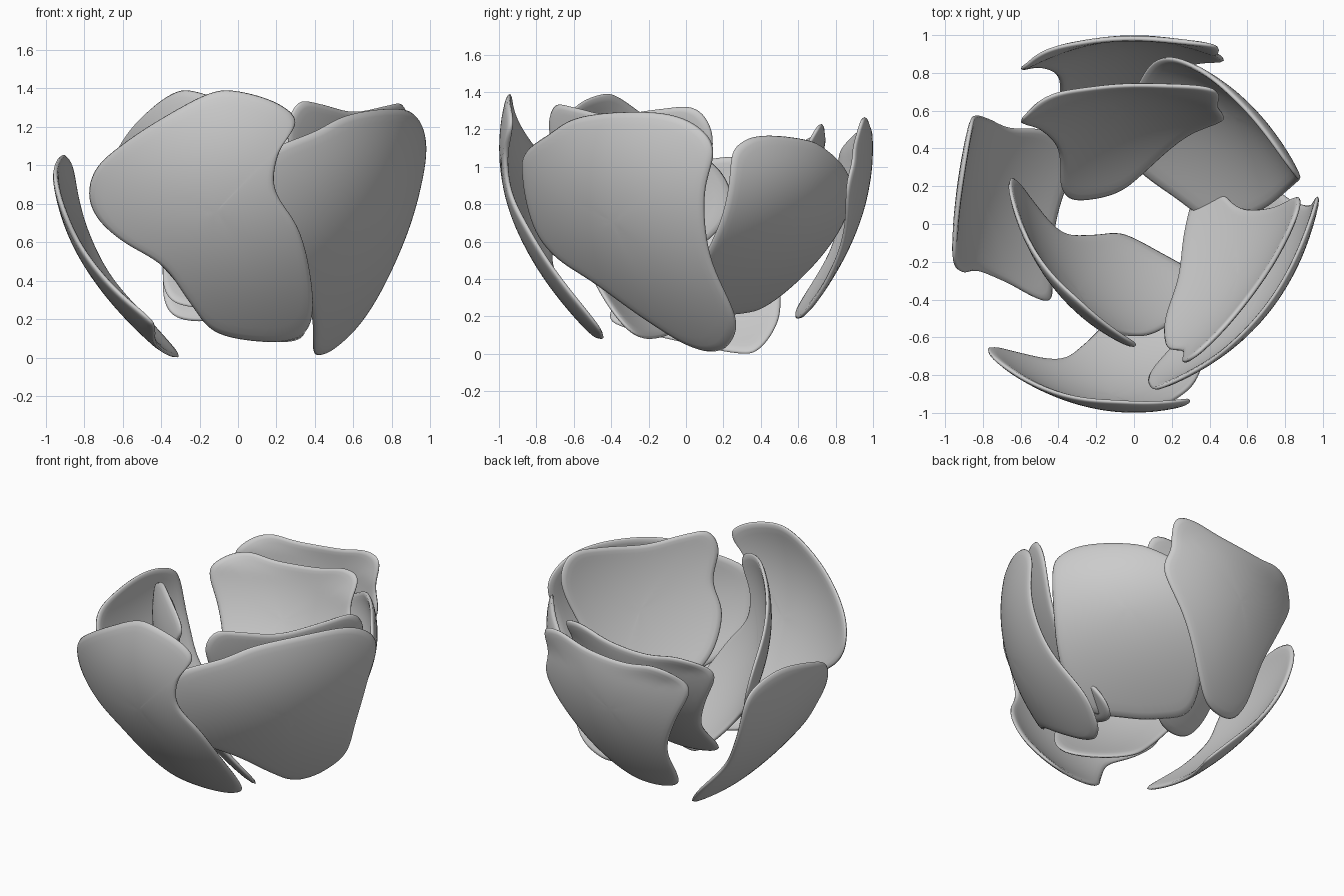
import bpy, math
from mathutils import Vector

if "Cube" in bpy.data.objects:
    bpy.data.objects.remove(bpy.data.objects["Cube"])


def smooth_loop(pts, n=4):
    """Closed Catmull-Rom curve through the outline points, counter-clockwise."""
    area = sum(p[0] * q[1] - q[0] * p[1] for p, q in zip(pts, pts[1:] + pts[:1]))
    if area < 0:
        pts = pts[::-1]
    P = [Vector(p) for p in pts]
    out = []
    for i in range(len(P)):
        a, b, c, d = (P[(i + k) % len(P)] for k in (-1, 0, 1, 2))
        for j in range(n):
            t = j / n
            out.append(0.5 * (2 * b + (c - a) * t + (2 * a - 5 * b + 4 * c - d) * t ** 2
                              + (3 * b - a - 3 * c + d) * t ** 3))
    return out


def petal(name, outline, direction, n0, z0, kx, kz, u0=0.0, lin=0.0, flare=0.0, cup=0.0, rings=8):
    """Cupped petal: outline is (along, height); depth is a curved bowl."""
    U = Vector((direction[0], direction[1], 0)).normalized()
    N = Vector((-U.y, U.x, 0))          # points to the flower's middle

    def place(p):
        h = z0 - p.y
        bend = kx * (1 - flare * max(0, -h) + cup * max(0, h))
        d = n0 + bend * (p.x - u0) ** 2 + lin * h + kz * h * h
        return U * p.x + N * d + Vector((0, 0, p.y))

    loop = smooth_loop(outline)
    m = len(loop)
    c = sum(loop, Vector((0, 0))) / m
    verts = [place(c)]
    for r in range(1, rings + 1):       # slight oversize makes up for rim rounding
        verts += [place(c.lerp(p, 1.018 * r / rings)) for p in loop]
    faces = [(0, 1 + i, 1 + (i + 1) % m) for i in range(m)]
    for r in range(rings - 1):
        s = 1 + r * m
        for i in range(m):
            j = (i + 1) % m
            faces.append((s + i, s + m + i, s + m + j, s + j))
    me = bpy.data.meshes.new(name)
    me.from_pydata(verts, [], faces)
    me.polygons.foreach_set("use_smooth", [True] * len(me.polygons))
    ob = bpy.data.objects.new(name, me)
    bpy.context.collection.objects.link(ob)
    finish(ob)
    return ob


def finish(ob):
    sol = ob.modifiers.new("thickness", 'SOLIDIFY')
    sol.thickness, sol.offset = 0.03, -1
    sub = ob.modifiers.new("round", 'SUBSURF')
    sub.levels = sub.render_levels = 1


def copy_petal(src, name, rot, loc):
    ob = bpy.data.objects.new(name, src.data)
    bpy.context.collection.objects.link(ob)
    ob.rotation_euler = [math.radians(a) for a in rot]
    ob.location = loc
    finish(ob)
    return ob


# front pair: inner one is the outer one turned and moved in
front = petal("front_outer_petal",
              [(0, 1.38), (.2, 1.32), (.3, 1.22), (.21, 1.06), (.19, .87), (.31, .67), (.37, .45),
               (.385, .22), (.31, .1), (.12, .08), (-.12, .13), (-.25, .28), (-.39, .47),
               (-.6, .6), (-.73, .72), (-.775, .85), (-.73, .99), (-.58, 1.12), (-.38, 1.25), (-.15, 1.37)],
              (1, 0), -1.0, 1.1, .48, .49)
copy_petal(front, "front_inner_petal", (0, 0, -39), (.367, .27, 0))

# back pair: inner one leans further out
back = petal("back_outer_petal",
             [(-.44, 1.22), (-.32, 1.26), (-.1, 1.21), (.2, 1.18), (.4, 1.19), (.54, 1.13), (.6, 1.02),
              (.5, .8), (.4, .55), (.385, .3), (.3, .2), (.1, .2), (-.06, .32), (-.28, .6),
              (-.47, .87), (-.44, 1.05)],
             (-1, 0), -1.0, 1.1, .45, .44, flare=4)
copy_petal(back, "back_inner_petal", (-13, 0, 0), (0, -.49, .21))

# right pair
petal("right_outer_petal",
      [(-.6, .95), (-.55, 1.07), (-.3, 1.17), (-.1, 1.25), (.18, 1.285), (.48, 1.28), (.66, 1.21),
       (.74, 1.08), (.68, .85), (.63, .52), (.62, .2), (.5, .05), (.37, .01), (.25, .05),
       (.1, .17), (-.15, .37), (-.43, .52), (-.57, .68)],
      (.645, .764), -.85, 1.1, .41, .47, u0=.07)
petal("right_inner_petal",
      [(-.46, 1.2), (-.4, 1.32), (-.25, 1.31), (0, 1.27), (.3, 1.3), (.5, 1.31), (.59, 1.22),
       (.59, 1.07), (.48, .8), (.38, .5), (.4, .27), (.3, .18), (.1, .25), (-.1, .4),
       (-.33, .57), (-.44, .8), (-.41, 1.0)],
      (.56, .83), -.71, 1.1, .27, .34, u0=.12, lin=.23)

# back right petal
petal("back_right_petal",
      [(-.575, 1.02), (-.56, .7), (-.5, .45), (-.35, .26), (-.08, .21), (.15, .21), (.34, .26),
       (.4, .48), (.41, .75), (.3, .95), (.05, 1.1), (-.1, 1.145), (-.35, 1.165), (-.5, 1.13)],
      (-.814, .58), -.89, 1.0, .42, 1.0, u0=.06)

# left petal
petal("left_petal",
      [(-.42, .88), (-.33, 1.0), (-.1, 1.05), (.18, 1.0), (.35, .92), (.4, .76), (.38, .58),
       (.42, .37), (.48, .2), (.38, .13), (.1, .06), (-.2, .0), (-.33, .02), (-.41, .18),
       (-.39, .4), (-.42, .62)],
      (-.165, -.986), -.96, .95, .15, .63, u0=-.15, cup=3)
